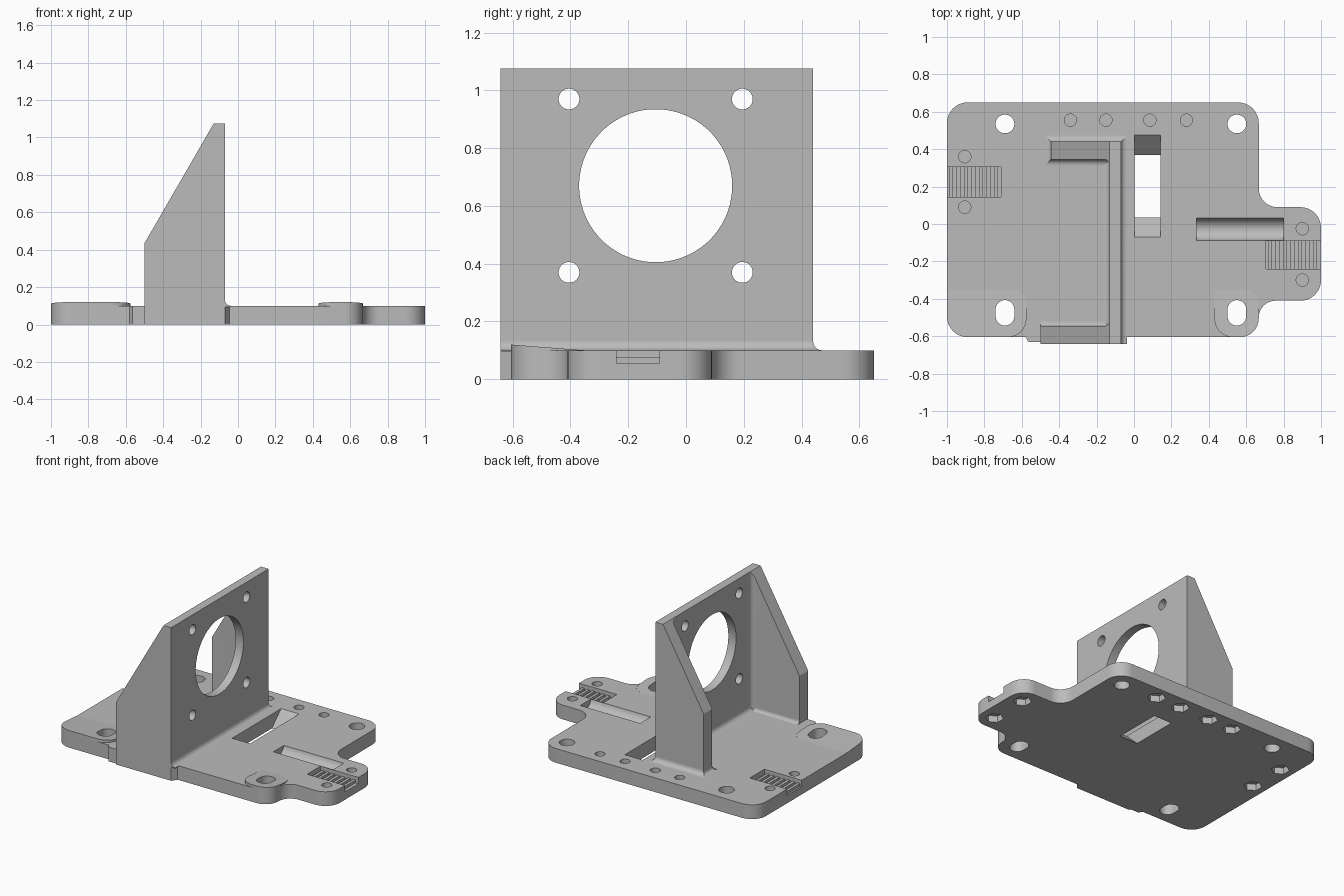
import bpy, bmesh, math
from mathutils import Vector

cube = bpy.data.objects.get("Cube")
if cube:
    bpy.data.objects.remove(cube, do_unlink=True)

grey = bpy.data.materials.new("plain grey")
grey.use_nodes = True
COLOUR = (0.5, 0.5, 0.5, 1)
grey.diffuse_color = COLOUR
grey.node_tree.nodes["Principled BSDF"].inputs["Base Color"].default_value = COLOUR

AXES = {"x": lambda u, v, w: (w, u, v),
        "y": lambda u, v, w: (u, w, v),
        "z": lambda u, v, w: (u, v, w)}


def prism(bm, pts, lo, hi, axis="z"):
    """Extrude a flat profile along an axis."""
    place = AXES[axis]
    low = [bm.verts.new(place(u, v, lo)) for u, v in pts]
    high = [bm.verts.new(place(u, v, hi)) for u, v in pts]
    n = len(pts)
    bm.faces.new(low)
    bm.faces.new(high)
    for i in range(n):
        j = (i + 1) % n
        bm.faces.new((low[i], low[j], high[j], high[i]))


def rect(x0, x1, y0, y1):
    return [(x0, y0), (x1, y0), (x1, y1), (x0, y1)]


def circle(x, y, r, n=32, stretch=0):
    """Circle, or a slot when stretched along v."""
    out = []
    for i in range(n):
        a = math.tau * (i + 0.5) / n
        out.append((x + r * math.cos(a),
                    y + r * math.sin(a) + math.copysign(stretch, math.sin(a))))
    return out


def rounded(corners, steps=8):
    """Polygon from (x, y, radius) corners, convex or concave."""
    out = []
    for i, (x, y, r) in enumerate(corners):
        p = Vector((x, y))
        if r == 0:
            out.append((x, y))
            continue
        a = (Vector(corners[i - 1][:2]) - p).normalized()
        b = (Vector(corners[(i + 1) % len(corners)][:2]) - p).normalized()
        for k in range(steps + 1):
            t = k / steps * math.pi / 2
            q = p + r * (a * (1 - math.sin(t)) + b * (1 - math.cos(t)))
            out.append((q.x, q.y))
    return out


def finish(name, bm):
    bmesh.ops.recalc_face_normals(bm, faces=bm.faces)
    mesh = bpy.data.meshes.new(name)
    bm.to_mesh(mesh)
    bm.free()
    ob = bpy.data.objects.new(name, mesh)
    mesh.materials.append(grey)
    bpy.context.collection.objects.link(ob)
    return ob


def activate(ob):
    bpy.ops.object.select_all(action="DESELECT")
    ob.select_set(True)
    bpy.context.view_layer.objects.active = ob


def cut(ob, cutter):
    cutter.hide_render = True
    mod = ob.modifiers.new("cut", "BOOLEAN")
    mod.operation, mod.solver, mod.object = "DIFFERENCE", "EXACT", cutter
    activate(ob)
    bpy.ops.object.modifier_apply(modifier=mod.name)


def smooth(ob):
    activate(ob)
    bpy.ops.object.shade_smooth_by_angle(angle=math.radians(30))


TOP = 0.1

# Base plate with side tab
bm = bmesh.new()
prism(bm, rounded([(-1, -0.605, 0.11), (0.667, -0.605, 0.1), (0.667, -0.41, 0.09),
                   (1, -0.41, 0.11), (1, 0.09, 0.11), (0.667, 0.09, 0.1),
                   (0.667, 0.65, 0.11), (-1, 0.65, 0.11)]), 0, TOP)
plate = finish("base_plate", bm)

# Sloped pads around the two front slots
pads = []
for name, x0, x1, r0, r1 in (("right_pad", -1, -0.575, 0.11, 0.1),
                             ("left_pad", 0.43, 0.667, 0.1, 0.1)):
    bm = bmesh.new()
    prism(bm, rounded([(x0, -0.605, r0), (x1, -0.605, r1),
                       (x1, -0.35, 0.08), (x0, -0.35, 0.02)]), TOP - 0.002, 0.12)
    for v in bm.verts:
        if v.co.z > 0.11:
            v.co.z = TOP + 0.02 * (-0.35 - v.co.y) / 0.255
    pads.append(finish(name, bm))

# Mounting holes and adjustment slots
bm = bmesh.new()
for x in (-0.69, 0.55):
    prism(bm, circle(x, -0.475, 0.05, stretch=0.018), -0.1, 0.3)
    prism(bm, circle(x, 0.535, 0.05), -0.1, 0.3)
mounts = finish("mount_cutter", bm)

# Blind screw holes with hexagonal nut pockets beneath
bm = bmesh.new()
screws = [(x, 0.555) for x in (-0.34, -0.15, 0.085, 0.28)]
screws += [(-0.905, 0.36), (-0.905, 0.09), (0.9, -0.025), (0.9, -0.3)]
for x, y in screws:
    prism(bm, circle(x, y, 0.033, 24), 0.055, 0.3)
    prism(bm, circle(x, y, 0.058, 6), -0.1, 0.045)
# Belt opening with sloped ends
prism(bm, [(-0.07, 0.2), (-0.07, TOP), (0.035, 0), (0.035, -0.1),
           (0.37, -0.1), (0.37, 0), (0.475, TOP), (0.475, 0.2)], 0.003, 0.143, "x")
# Round-bottomed groove
prism(bm, circle(-0.028, TOP + 0.01, 0.06), 0.335, 0.8, "x")
# Clamp pockets for the belt ends
pockets = [(-1, -0.71, 0.145, 0.305), (0.705, 1, -0.24, -0.092)]
for x0, x1, y0, y1 in pockets:
    edge = 0.1
    prism(bm, rect(x0 - (edge if x0 < 0 else 0), x1 + (edge if x0 > 0 else 0), y0, y1),
          0.055, 0.3)
pocket_cutter = finish("pocket_cutter", bm)

cut(plate, mounts)
cut(plate, pocket_cutter)
for pad in pads:
    cut(pad, mounts)

# Belt teeth in the pockets
bm = bmesh.new()
for x0, x1, y0, y1 in pockets:
    for i in range(7):
        x = x0 + 0.012 + i * 0.04
        prism(bm, rect(x, x + 0.02, y0, y1), 0.05, 0.075)
finish("belt_teeth", bm)

# Motor bracket: upright wall with two side gussets
bm = bmesh.new()
prism(bm, rounded([(-0.07, -0.642, 0), (-0.07, 0.44, 0), (-0.445, 0.44, 0), (-0.445, 0.345, 0),
                   (-0.13, 0.345, 0.03), (-0.13, -0.545, 0.03),
                   (-0.5, -0.545, 0), (-0.5, -0.642, 0)]), 0.03, 1.075)
bracket = finish("motor_bracket", bm)

bm = bmesh.new()
prism(bm, [(-0.63, 0.21), (-0.072, 1.175), (-0.63, 1.175)], -1, 1, "y")
slope_cutter = finish("slope_cutter", bm)
bm = bmesh.new()
prism(bm, circle(-0.105, 0.67, 0.265, 64), -0.3, 0.1, "x")
for y in (-0.405, 0.195):
    for z in (0.37, 0.97):
        prism(bm, circle(y, z, 0.036), -0.125 - 0.2, 0.1, "x")
motor_cutter = finish("motor_cutter", bm)
cut(bracket, slope_cutter)
cut(bracket, motor_cutter)

# Foot under the bracket that overhangs the plate front
bm = bmesh.new()
prism(bm, [(-0.58, -0.604), (-0.565, -0.63), (-0.5, -0.63), (-0.5, -0.642),
           (-0.07, -0.642), (-0.045, -0.604)], 0, TOP)
foot = finish("bracket_foot", bm)

# Concave fillets where the bracket meets the plate
bm = bmesh.new()


def fillet(p, q, normal, r, m0, m1):
    p, q, normal = Vector(p), Vector(q), Vector(normal)
    along = (q - p).normalized()
    ends = ([], [])
    profile = [(-0.005, -0.005), (-0.005, r)]
    for k in range(7):
        t = k / 6 * math.pi / 2
        profile.append((r * (1 - math.cos(t)), r * (1 - math.sin(t))))
    profile.append((r, -0.005))
    for d, h in profile:
        ends[0].append(bm.verts.new((*(p + normal * d - along * d * m0), TOP + h)))
        ends[1].append(bm.verts.new((*(q + normal * d + along * d * m1), TOP + h)))
    bm.faces.new(ends[0])
    bm.faces.new(ends[1])
    for i in range(len(profile)):
        j = (i + 1) % len(profile)
        bm.faces.new((ends[0][i], ends[0][j], ends[1][j], ends[1][i]))


R = 0.032
fillet((-0.07, -0.642), (-0.07, 0.44), (1, 0), R, 0, 1)
fillet((-0.07, 0.44), (-0.445, 0.44), (0, 1), R, 1, 1)
fillet((-0.445, 0.44), (-0.445, 0.345), (-1, 0), R * 0.7, 1, 1)
fillet((-0.445, 0.345), (-0.13, 0.345), (0, -1), R, 1, 0)
fillet((-0.13, 0.345), (-0.13, -0.545), (-1, 0), R, 0, 0)
fillet((-0.13, -0.545), (-0.5, -0.545), (0, 1), R * 0.7, 0, 0)
fillets = finish("bracket_fillets", bm)

for ob in (plate, bracket, fillets, *pads):
    smooth(ob)
for ob in (mounts, pocket_cutter, slope_cutter, motor_cutter):
    bpy.data.objects.remove(ob, do_unlink=True)
